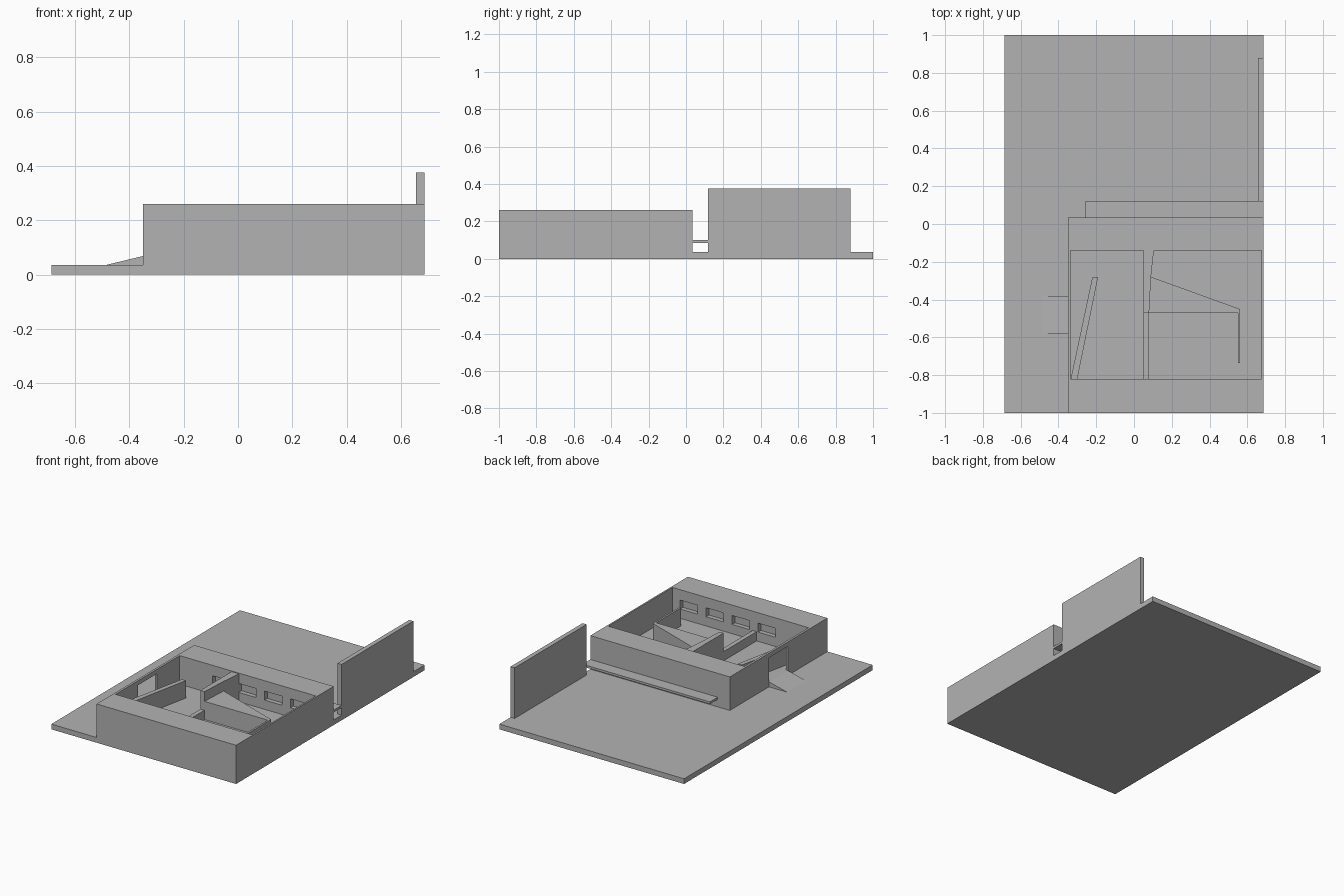
import bpy
import bmesh

if "Cube" in bpy.data.objects:
    bpy.data.objects.remove(bpy.data.objects["Cube"])

grey = bpy.data.materials.new("plain grey")
grey.use_nodes = True
grey.diffuse_color = (0.45, 0.45, 0.45, 1)
grey.node_tree.nodes["Principled BSDF"].inputs["Base Color"].default_value = grey.diffuse_color


def add_prism(bm, outline, z0, z1):
    """Extrude a plan outline from z0 to z1."""
    face = bm.faces.new([bm.verts.new((x, y, z0)) for x, y in outline])
    top = bmesh.ops.extrude_face_region(bm, geom=[face])["geom"]
    moved = [v for v in top if isinstance(v, bmesh.types.BMVert)]
    bmesh.ops.translate(bm, verts=moved, vec=(0, 0, z1 - z0))


def rect(x0, x1, y0, y1):
    return [(x0, y0), (x1, y0), (x1, y1), (x0, y1)]


def make(name, prisms):
    bm = bmesh.new()
    for outline, z0, z1 in prisms:
        add_prism(bm, outline, z0, z1)
    bmesh.ops.recalc_face_normals(bm, faces=bm.faces)
    mesh = bpy.data.meshes.new(name)
    bm.to_mesh(mesh)
    bm.free()
    mesh.materials.append(grey)
    obj = bpy.data.objects.new(name, mesh)
    bpy.context.collection.objects.link(obj)
    return obj


def cut(obj, cutter):
    cutter.hide_render = True
    mod = obj.modifiers.new("cut", "BOOLEAN")
    mod.operation = "DIFFERENCE"
    mod.solver = "EXACT"
    mod.object = cutter
    bpy.context.view_layer.objects.active = obj
    bpy.ops.object.modifier_apply(modifier=mod.name)
    bpy.data.objects.remove(cutter)


EDGE = 0.686
GROUND, FLOOR, ROOF = 0.035, 0.068, 0.26
LOW, MID = 0.13, 0.19

# Ground slab and hollow building
make("ground_slab", [(rect(-EDGE, EDGE, -1, 1), 0, GROUND)])
building = make("building_shell", [(rect(-0.35, EDGE, -1, 0.035), GROUND, ROOF)])
cut(building, make("room_cutter", [(rect(-0.335, 0.675, -0.82, -0.14), FLOOR, 0.4)]))

# Doorway, and window recesses on both long walls
openings = [(rect(-0.4, -0.3, -0.58, -0.38), FLOOR, 0.23)]
for i in range(4):
    x = -0.026 + 0.193 * i
    for y in (-0.82, -0.14):
        openings.append((rect(x - 0.065, x + 0.065, y - 0.03, y + 0.03), LOW, MID))
cut(building, make("opening_cutter", openings))

# Partitions inside the room
make("slanted_partition", [([(-0.335, -0.82), (-0.30, -0.82), (-0.19, -0.28), (-0.22, -0.28)], FLOOR, 0.185)])
make("tall_partition", [([(0.05, -0.47), (0.08, -0.47), (0.09, -0.28), (0.105, -0.14), (0.05, -0.14)], FLOOR, 0.255)])
make("low_partition", [(rect(0.05, 0.08, -0.82, -0.47), FLOOR, LOW)])
make("wedge_platform", [([(0.08, -0.47), (0.56, -0.47), (0.56, -0.45), (0.09, -0.28)], FLOOR, MID)])
make("thin_partition", [(rect(0.55, 0.562, -0.735, -0.47), FLOOR, MID)])

# Outdoor bench and freestanding wall
make("bench_shelf", [(rect(-0.26, EDGE, 0.035, 0.118), 0.085, 0.1)])
make("freestanding_wall", [(rect(0.656, EDGE, 0.118, 0.88), GROUND, 0.375)])

# Entrance ramp: a box whose outer top edge drops to the ground
ramp = make("entrance_ramp", [(rect(-0.487, -0.35, -0.58, -0.38), GROUND, FLOOR)])
for v in ramp.data.vertices:
    if v.co.x < -0.4:
        v.co.z = GROUND
